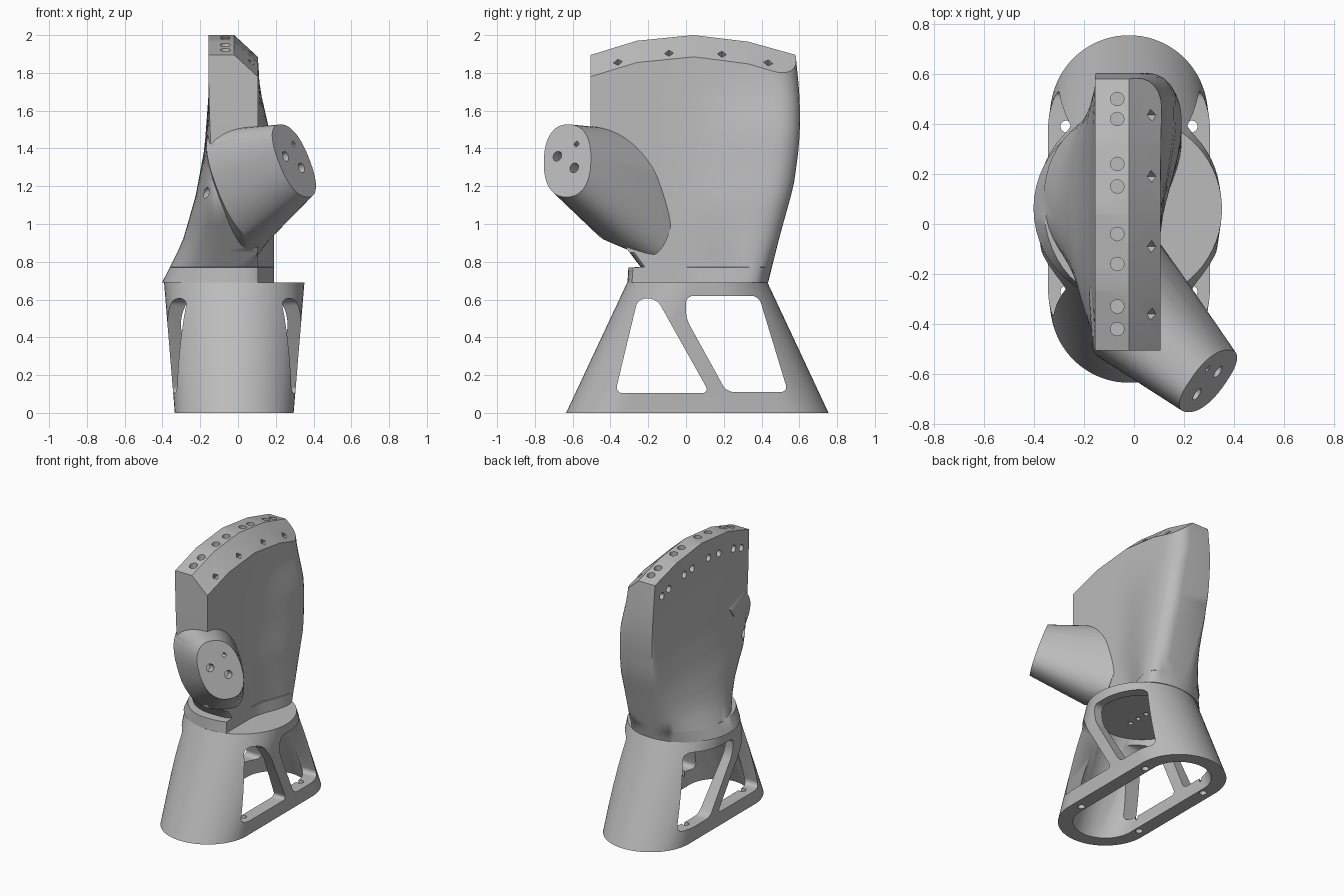
import bpy, bmesh, math
from mathutils import Vector

cube = bpy.data.objects.get("Cube")
if cube:
    bpy.data.objects.remove(cube, do_unlink=True)

grey = bpy.data.materials.new("light grey")
grey.use_nodes = True
grey.diffuse_color = (0.5, 0.5, 0.5, 1)
grey.node_tree.nodes["Principled BSDF"].inputs["Base Color"].default_value = (0.5, 0.5, 0.5, 1)


def finish(bm, name):
    bmesh.ops.recalc_face_normals(bm, faces=bm.faces)
    mesh = bpy.data.meshes.new(name)
    bm.to_mesh(mesh)
    bm.free()
    mesh.materials.append(grey)
    ob = bpy.data.objects.new(name, mesh)
    bpy.context.collection.objects.link(ob)
    return ob


def loft(rings):
    """Skin closed rings of equal size and cap both ends."""
    bm = bmesh.new()
    rows = [[bm.verts.new(p) for p in ring] for ring in rings]
    n = len(rows[0])
    for a, b in zip(rows, rows[1:]):
        for i in range(n):
            j = (i + 1) % n
            bm.faces.new((a[i], a[j], b[j], b[i]))
    bm.faces.new(rows[0])
    bm.faces.new(rows[-1])
    bmesh.ops.recalc_face_normals(bm, faces=bm.faces)
    return bm


def activate(ob):
    bpy.ops.object.select_all(action='DESELECT')
    ob.select_set(True)
    bpy.context.view_layer.objects.active = ob


def boolean(ob, other, operation):
    other.hide_render = True
    activate(ob)
    mod = ob.modifiers.new(operation.lower(), 'BOOLEAN')
    mod.operation, mod.object, mod.solver = operation, other, 'EXACT'
    bpy.ops.object.modifier_apply(modifier=mod.name)
    bpy.data.objects.remove(other, do_unlink=True)


def add_peg(bm, centre, axis, radius, depth, sides=20):
    """Prism centred on a point, used to cut a hole."""
    rot = Vector(axis).to_track_quat('Z', 'Y').to_matrix().to_4x4()
    res = bmesh.ops.create_cone(bm, cap_ends=True, segments=sides, radius1=radius,
                                radius2=radius, depth=depth)
    bmesh.ops.transform(bm, matrix=rot, verts=res["verts"])
    bmesh.ops.translate(bm, vec=Vector(centre), verts=res["verts"])


def interp(table, v):
    for (a, fa), (b, fb) in zip(table, table[1:]):
        if v <= b:
            return fa + (fb - fa) * max(0, (v - a) / (b - a))
    return table[-1][1]


# Hollow base: stadium foot blending to a round top
MID = 0.06


def stadium(z, r, length, n=64):
    ring = []
    for i in range(n):
        a = (i + 0.5) / n * math.tau
        y = MID + r * math.sin(a) + math.copysign(length, math.sin(a))
        ring.append((-0.02 + r * math.cos(a), y, z))
    return ring


base = finish(loft([stadium(0.64, 0.31, 0), stadium(0, 0.215, 0.38),
                    stadium(0, 0.315, 0.38), stadium(0.69, 0.372, 0)]), "hollow_base")

# Rounded windows through both sides of the base
WINDOWS = [[(-0.375, 0.105), (-0.255, 0.605), (-0.155, 0.605), (0.125, 0.105)],
           [(0, 0.62), (0.385, 0.62), (0.54, 0.11), (0.215, 0.11), (0, 0.5)]]
for outline in WINDOWS:
    bm = bmesh.new()
    face = bm.faces.new([bm.verts.new((-1, y, z)) for y, z in outline])
    bmesh.ops.bevel(bm, geom=list(bm.verts), offset=0.04, segments=6,
                    affect='VERTICES', profile=0.5)
    res = bmesh.ops.extrude_face_region(bm, geom=list(bm.faces))
    bmesh.ops.translate(bm, vec=(2, 0, 0),
                        verts=[v for v in res["geom"] if isinstance(v, bmesh.types.BMVert)])
    boolean(base, finish(bm, "window_cutter"), 'DIFFERENCE')

# Mounting holes in the foot and a row of small ones under the top plate
bm = bmesh.new()
for x in (-0.27, 0.23):
    for y in (-0.27, 0.39):
        add_peg(bm, (x, y, 0.05), (0, 0, 1), 0.024, 0.3)
for i in range(4):
    add_peg(bm, (-0.02, MID - 0.12 + 0.08 * i, 0.64), (0, 0, 1), 0.016, 0.05)
boolean(base, finish(bm, "foot_hole_cutter"), 'DIFFERENCE')

# Palm: thin upright slab that spreads to the round base on its right side
FRONT = [(0.69, -0.31), (0.77, -0.305), (0.772, -0.24), (1.1, -0.49), (1.5, -0.505), (2, -0.505)]
BACK = [(0.69, 0.435), (0.95, 0.5), (1.2, 0.57), (1.4, 0.597), (1.55, 0.605), (1.7, 0.6), (1.9, 0.58)]
SPREAD = [(0.69, 1), (0.9, 0.57), (1.15, 0.28), (1.4, 0.09), (1.7, 0)]
BULGE = [(1.15, 0.085), (1.5, 0.06), (1.72, 0.01), (1.9, 0)]


def palm_ring(z, n=26):
    yf, yb = interp(FRONT, z), interp(BACK, z)
    w, bulge = interp(SPREAD, z), interp(BULGE, z)
    left, right = [], []
    for i in range(n + 1):
        t = math.sin(math.pi * (i / n - 0.5))
        y = (yf + yb) / 2 + (yb - yf) / 2 * t
        arc = 0.372 * math.sqrt(max(0, 1 - t * t))
        left.append((-0.155 + w * (0.125 - arc), y, z))
        s = min(1, max(0, (t + 0.2) / 0.9))
        x = 0.105 + bulge * s * s * (3 - 2 * s)
        u = min(1, max(0, (y - yb + 0.12) / 0.12))
        x -= 0.1 * (1 - math.sqrt(1 - u * u))
        if z < 0.8:
            x = min(x, arc - 0.01)
        right.append((x, y, z))
    return left[::-1] + right


levels = [0.69, 0.77, 0.772] + [0.85 + 0.075 * i for i in range(15)] + [2.1]
bm = loft([palm_ring(z) for z in levels])

# Faceted top edge with a sloping chamfer along its left side
TOP = [(-0.505, 1.895), (-0.26, 1.97), (0.04, 2.0), (0.33, 1.965), (0.6, 1.89)]
for (y0, z0), (y1, z1) in zip(TOP, TOP[1:]):
    along = Vector((0, y1 - y0, z1 - z0))
    for across in (Vector((1, 0, 0)), Vector((0.125, 0, -0.115))):
        res = bmesh.ops.bisect_plane(bm, geom=bm.verts[:] + bm.edges[:] + bm.faces[:],
                                     dist=1e-5, plane_co=(-0.02, y0, z0),
                                     plane_no=across.cross(along).normalized(),
                                     clear_outer=True)
        rim = [e for e in bm.edges if e.is_boundary]
        if rim:
            bmesh.ops.holes_fill(bm, edges=rim, sides=0)
palm = finish(bm, "palm")

# Thumb stub: tapering round arm ending in a tilted flat face
H = Vector((0.56, 0.83, 0)).normalized()
D = Vector((-0.145, 0.01, 0.39)).normalized()
N = H.cross(D).normalized()
END = Vector((0.297, -0.628, 1.335))


def oval(centre, h, d, n=48):
    ring = []
    for i in range(n):
        c, s = math.cos(math.tau * i / n), math.sin(math.tau * i / n)
        ring.append(Vector(centre) + H * h * math.copysign(abs(c) ** 0.85, c)
                    + D * d * math.copysign(abs(s) ** 0.85, s))
    return ring


thumb = finish(loft([oval((-0.03, -0.2, 1.13), 0.16, 0.32),
                     oval((0.01, -0.35, 1.2), 0.225, 0.32),
                     oval(END, 0.15, 0.205)]), "thumb_stub")
boolean(palm, thumb, 'UNION')

# Tendon holes: top edge, right side, chamfer squares and thumb face
bm = bmesh.new()
for y in (0.5, 0.42, 0.24, 0.15, -0.04, -0.16, -0.33, -0.42):
    z = interp(TOP, y)
    add_peg(bm, (-0.067, y, z), (0, 0, 1), 0.027, 0.16)
    add_peg(bm, (-0.16, y, z - 0.13), (1, 0, 0), 0.025, 0.14)
for y in (0.435, 0.19, -0.09, -0.36):
    add_peg(bm, (0.07, y, interp(TOP, y) - 0.083), (0.68, 0, 0.73), 0.024, 0.1, 4)
for a, b, r, sides in ((-0.065, 0.025, 0.027, 20), (0.045, -0.04, 0.027, 20), (0.055, 0.095, 0.018, 4)):
    add_peg(bm, END + H * a + D * b, N, r, 0.16, sides)
add_peg(bm, (-0.18, -0.42, 1.16), N, 0.025, 0.14)
boolean(palm, finish(bm, "tendon_hole_cutter"), 'DIFFERENCE')

for ob in (base, palm):
    activate(ob)
    bpy.ops.object.shade_smooth_by_angle(angle=math.radians(32))
